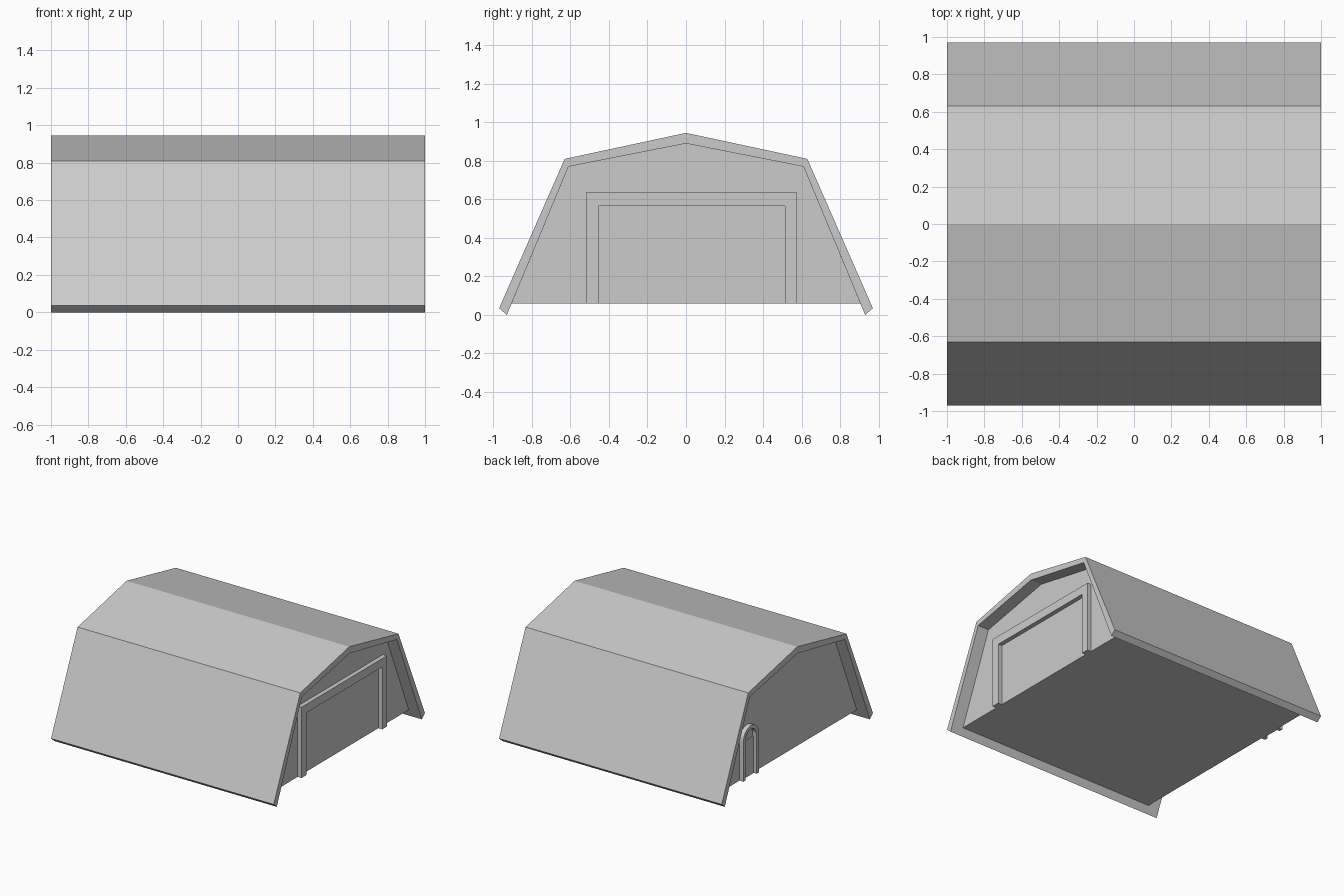
import bpy, bmesh, math

cube = bpy.data.objects.get("Cube")
if cube:
    bpy.data.objects.remove(cube, do_unlink=True)

# Single plain grey for the whole building
grey = bpy.data.materials.new("light_grey")
grey.use_nodes = True
colour = (0.6, 0.6, 0.6, 1)
grey.diffuse_color = colour
grey.node_tree.nodes["Principled BSDF"].inputs["Base Color"].default_value = colour


def extrude_profile(name, points, x0, x1):
    """Solid made from a (y, z) outline swept between two x positions."""
    bm = bmesh.new()
    face = bm.faces.new([bm.verts.new((x0, y, z)) for y, z in points])
    out = bmesh.ops.extrude_face_region(bm, geom=[face])
    moved = [v for v in out["geom"] if isinstance(v, bmesh.types.BMVert)]
    bmesh.ops.translate(bm, verts=moved, vec=(x1 - x0, 0, 0))
    bmesh.ops.recalc_face_normals(bm, faces=bm.faces)
    mesh = bpy.data.meshes.new(name)
    bm.to_mesh(mesh)
    bm.free()
    mesh.materials.append(grey)
    obj = bpy.data.objects.new(name, mesh)
    bpy.context.collection.objects.link(obj)
    return obj


def mirrored(half):
    """Complete a half outline that ends on the ridge."""
    return half + [(-y, z) for y, z in reversed(half[:-1])]


def arch(centre, radius, base, spring, steps=12):
    """Round-topped outline, from one foot over to the other."""
    curve = [(centre + radius * math.cos(math.pi * i / steps),
              spring + radius * math.sin(math.pi * i / steps))
             for i in range(steps + 1)]
    return [(centre + radius, base)] + curve + [(centre - radius, base)]


FLOOR = 0.06
WALL = 0.9

# Folded roof shell, overhanging both gables
outer = mirrored([(0.97, 0.035), (0.63, 0.81), (0, 0.945)])
inner = mirrored([(0.93, 0), (0.61, 0.77), (0, 0.89)])
extrude_profile("roof_shell", outer + inner[::-1], -1, 1)

# Closed body with recessed gable walls and a flat floor
body = mirrored([(0.905, FLOOR), (0.61, 0.77), (0, 0.89)])
extrude_profile("building_body", body, -WALL, WALL)

# Wide vehicle door surround
door_outer = [(-0.52, FLOOR), (-0.52, 0.635), (0.575, 0.635), (0.575, FLOOR)]
door_inner = [(-0.455, FLOOR), (-0.455, 0.565), (0.515, 0.565), (0.515, FLOOR)]
extrude_profile("wide_door_frame", door_outer + door_inner[::-1], WALL, WALL + 0.035)

# Small arched door on the opposite gable
arch_frame = extrude_profile(
    "arched_door_frame",
    arch(0.5, 0.1, FLOOR, 0.38) + arch(0.5, 0.07, FLOOR, 0.38)[::-1],
    -WALL, -WALL - 0.035)
bpy.context.view_layer.objects.active = arch_frame
arch_frame.select_set(True)
bpy.ops.object.shade_smooth_by_angle(angle=math.radians(30))
extrude_profile("arched_door_panel",
                [(0.43, FLOOR), (0.57, FLOOR), (0.57, 0.36), (0.43, 0.36)],
                -WALL, -WALL - 0.009)
